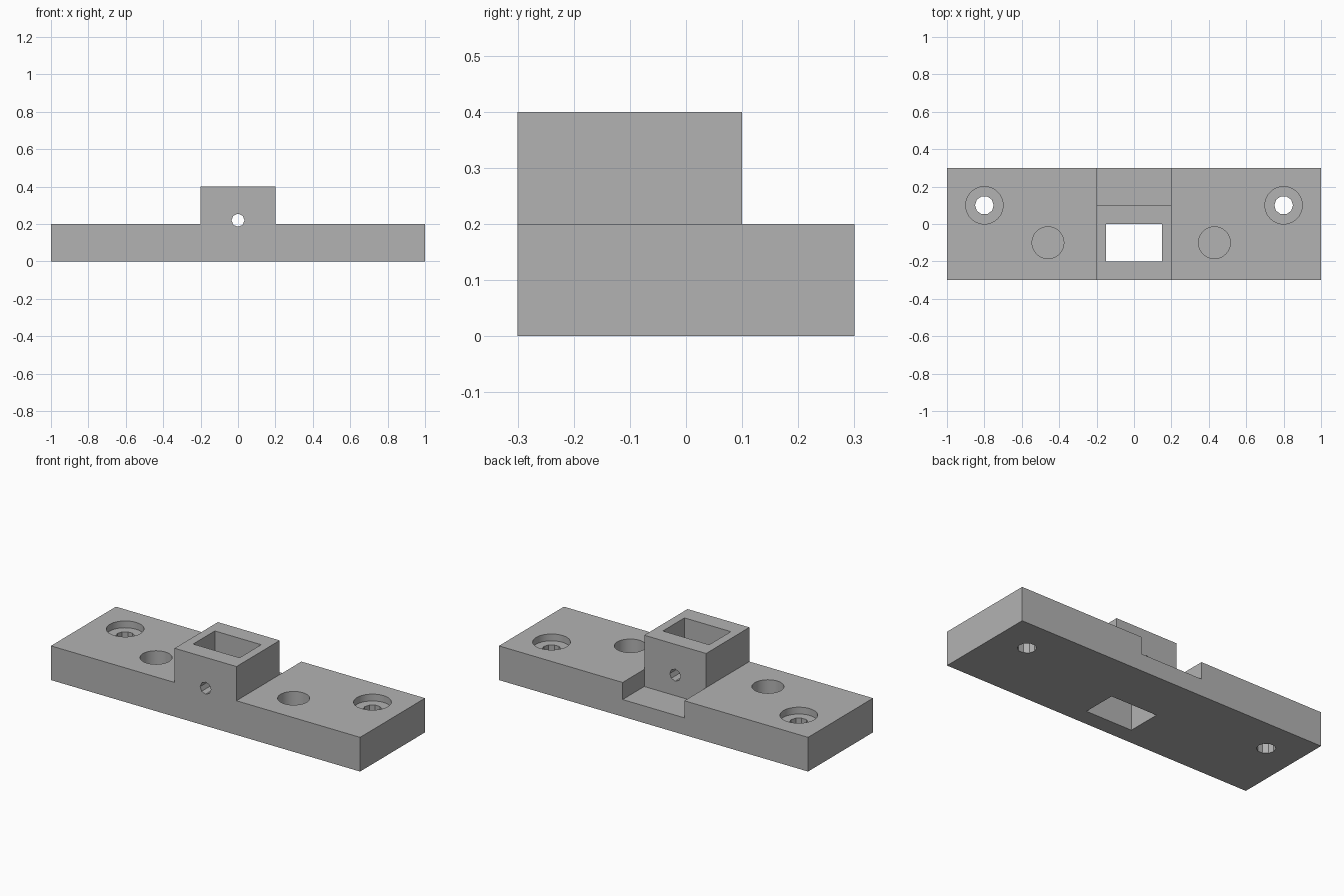
import bpy, bmesh, math
from mathutils import Matrix

cube = bpy.data.objects.get("Cube")
if cube:
    bpy.data.objects.remove(cube, do_unlink=True)

grey = bpy.data.materials.new("plain_grey")
grey.use_nodes = True
GREY = (0.45, 0.45, 0.45, 1)
grey.diffuse_color = GREY
grey.node_tree.nodes["Principled BSDF"].inputs["Base Color"].default_value = GREY


def make_object(name, bm):
    bmesh.ops.recalc_face_normals(bm, faces=bm.faces)
    mesh = bpy.data.meshes.new(name)
    bm.to_mesh(mesh)
    bm.free()
    mesh.materials.append(grey)
    obj = bpy.data.objects.new(name, mesh)
    bpy.context.collection.objects.link(obj)
    return obj


def box(name, low, high):
    bm = bmesh.new()
    bmesh.ops.create_cube(bm, size=1)
    for v in bm.verts:
        v.co = [h if c > 0 else l for c, l, h in zip(v.co, low, high)]
    return make_object(name, bm)


def cylinder(name, centre, radius, length, sides, along_y=False):
    bm = bmesh.new()
    turn = Matrix.Rotation(math.pi / 2, 4, 'X') if along_y else Matrix()
    # Start each ring with a corner on the x axis
    spin = Matrix.Rotation(math.pi / 2, 4, 'Z')
    bmesh.ops.create_cone(bm, cap_ends=True, segments=sides, radius1=radius,
                          radius2=radius, depth=length,
                          matrix=Matrix.Translation(centre) @ turn @ spin)
    return make_object(name, bm)


# Body: base plate and raised block as one stepped profile
T = 0.2
half = [(1, 0), (1, T), (T, T), (T, 2 * T)]
outline = half + [(-x, z) for x, z in reversed(half)]
bm = bmesh.new()
face = bm.faces.new([bm.verts.new((x, -0.3, z)) for x, z in outline])
extruded = bmesh.ops.extrude_face_region(bm, geom=[face])["geom"]
bmesh.ops.translate(bm, vec=(0, 0.6, 0),
                    verts=[g for g in extruded if isinstance(g, bmesh.types.BMVert)])
body = make_object("mounting_bracket", bm)

# Rear notch, square socket and cross pin hole
cutters = [
    box("rear_notch", (-T, 0.1, 0.1), (T, 0.5, 0.6)),
    box("socket", (-0.15, -0.2, -0.1), (0.15, 0, 0.6)),
    cylinder("pin_hole", (0, -0.1, 0.22), 0.035, 0.6, 8, along_y=True),
]

# Countersunk screw holes
for side in (-1, 1):
    cutters.append(cylinder("screw_hole", (side * 0.8, 0.1, 0.1), 0.05, 0.4, 10))
    cutters.append(cylinder("screw_recess", (side * 0.8, 0.1, 0.26), 0.1, 0.2, 40))

# Blind round pockets
for x in (-0.46, 0.43):
    cutters.append(cylinder("round_pocket", (x, -0.1, 0.2), 0.085, 0.2, 40))

# Cut everything out of the body
bpy.context.view_layer.objects.active = body
for cutter in cutters:
    cutter.hide_render = True
    mod = body.modifiers.new(cutter.name, 'BOOLEAN')
    mod.operation = 'DIFFERENCE'
    mod.solver = 'EXACT'
    mod.object = cutter
    bpy.ops.object.modifier_apply(modifier=mod.name)
    bpy.data.objects.remove(cutter, do_unlink=True)

bpy.ops.object.select_all(action='DESELECT')
body.select_set(True)
bpy.ops.object.shade_smooth_by_angle(angle=math.radians(30))
